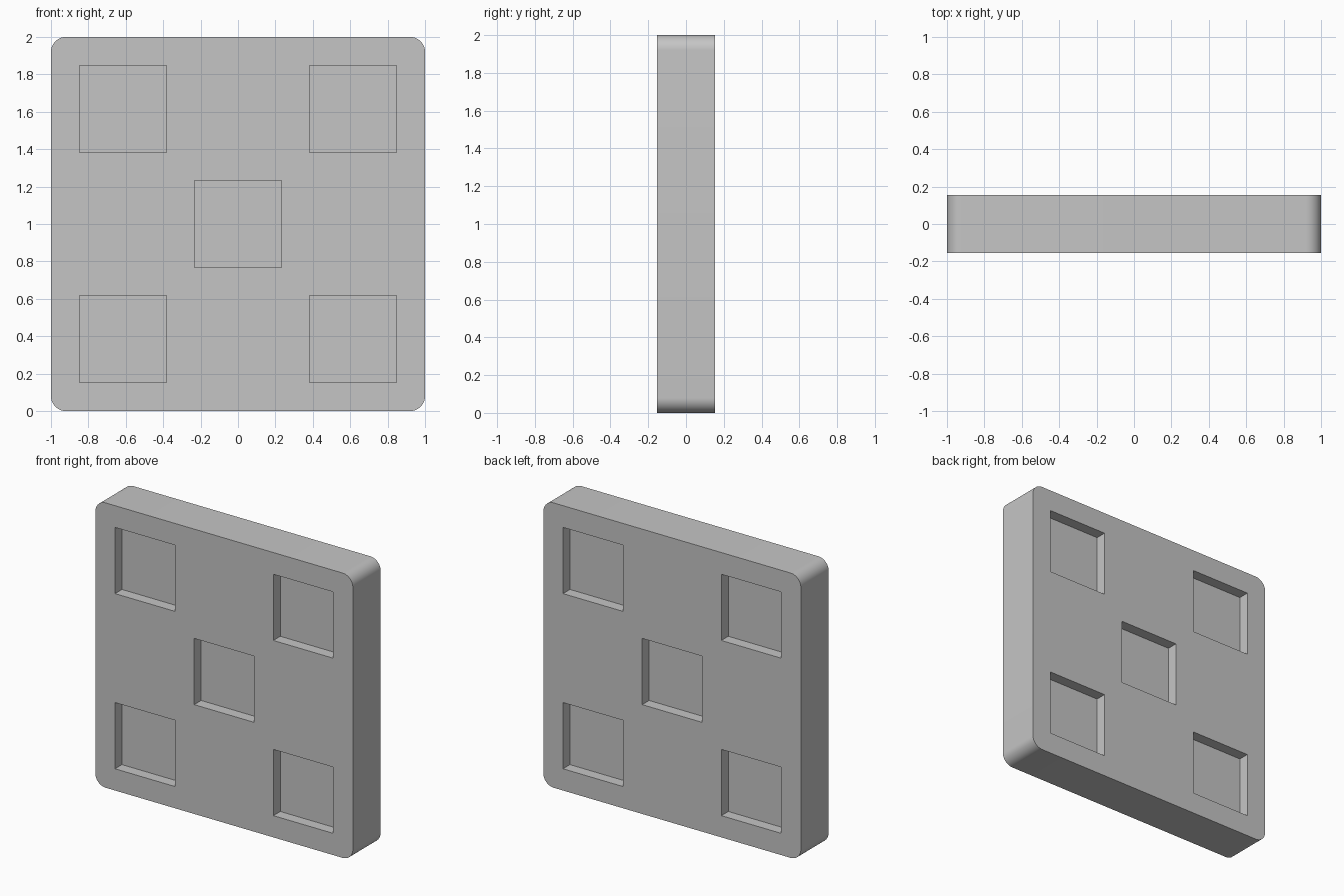
import bpy

cube = bpy.data.objects.get("Cube")
if cube:
    bpy.data.objects.remove(cube, do_unlink=True)

WIDTH, THICK, DEPTH = 2.0, 0.308, 0.077   # panel size and pocket depth
POCKET, SPACING = 0.465, 0.615

grey = bpy.data.materials.new("plain_grey")
grey.use_nodes = True
colour = (0.56, 0.56, 0.56, 1)
grey.diffuse_color = colour
grey.node_tree.nodes["Principled BSDF"].inputs["Base Color"].default_value = colour


def box(name, centre, size):
    bpy.ops.mesh.primitive_cube_add(size=1, location=centre)
    obj = bpy.context.object
    obj.name = name
    obj.scale = size
    bpy.ops.object.transform_apply(location=False, rotation=False, scale=True)
    obj.data.materials.append(grey)
    return obj


# Square panel, rounded only on the four edges running front to back
panel = box("panel", (0, 0, WIDTH / 2), (WIDTH, THICK, WIDTH))
weights = panel.data.attributes.new("bevel_weight_edge", "FLOAT", "EDGE")
for edge in panel.data.edges:
    a, b = (panel.data.vertices[i].co for i in edge.vertices)
    weights.data[edge.index].value = 1.0 if abs(a.y - b.y) > 0.1 else 0.0
bevel = panel.modifiers.new("rounded_corners", "BEVEL")
bevel.limit_method = "WEIGHT"
bevel.width = 0.08
bevel.segments = 12

# Five square pockets on the front and on the back
spots = [(0, 0)] + [(i * SPACING, k * SPACING) for i in (-1, 1) for k in (-1, 1)]
cutters = []
for side in (-1, 1):
    for x, z in spots:
        cutter = box("pocket_cutter", (x, side * THICK / 2, z + WIDTH / 2),
                     (POCKET, 2 * DEPTH, POCKET))
        cut = panel.modifiers.new("pocket", "BOOLEAN")
        cut.operation = "DIFFERENCE"
        cut.solver = "EXACT"
        cut.object = cutter
        cutters.append(cutter)

# Bake the modifiers, then drop the cutters
bpy.context.view_layer.update()
graph = bpy.context.evaluated_depsgraph_get()
mesh = bpy.data.meshes.new_from_object(panel.evaluated_get(graph))
panel.modifiers.clear()
panel.data = mesh
for cutter in cutters:
    bpy.data.objects.remove(cutter, do_unlink=True)

bpy.ops.object.select_all(action="DESELECT")
panel.select_set(True)
bpy.context.view_layer.objects.active = panel
bpy.ops.object.shade_smooth_by_angle()
